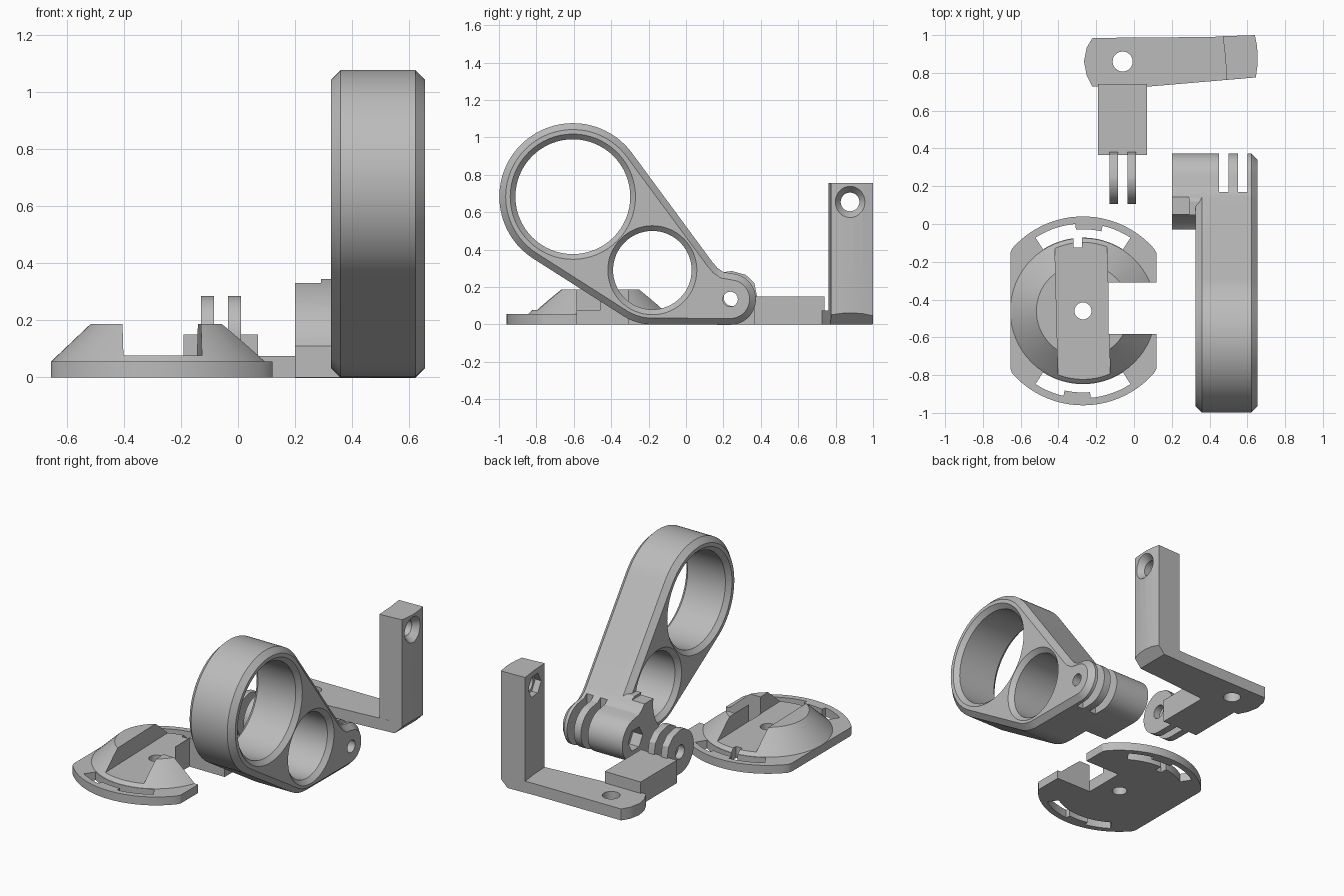
import bpy, bmesh, math
from mathutils import Vector

if "Cube" in bpy.data.objects:
    bpy.data.objects.remove(bpy.data.objects["Cube"], do_unlink=True)

GREY = bpy.data.materials.new("light_grey_plastic")
GREY.use_nodes = True
GREY.diffuse_color = (0.5, 0.5, 0.5, 1)
GREY.node_tree.nodes["Principled BSDF"].inputs["Base Color"].default_value = (0.5, 0.5, 0.5, 1)

PLACE = {"x": lambda u, v, t: (t, u, v),
         "y": lambda u, v, t: (u, t, v),
         "z": lambda u, v, t: (u, v, t)}


def arc(cu, cv, r, a0=0, a1=360, n=24):
    """Points on an arc, ends included."""
    angles = [math.radians(a0 + (a1 - a0) * i / n) for i in range(n + 1)]
    return [(cu + r * math.cos(a), cv + r * math.sin(a)) for a in angles]


def circle(cu, cv, r, n=64):
    return arc(cu, cv, r, 0, 360, n)[:-1]


def band(cu, cv, r0, r1, a0, a1, n=16):
    return arc(cu, cv, r1, a0, a1, n) + arc(cu, cv, r0, a1, a0, n)


def rect(u0, u1, v0, v1):
    return [(u0, v0), (u1, v0), (u1, v1), (u0, v1)]


def loft(name, axis, sections, chamfer=0):
    """Skin matching outlines (points, position) along an axis."""
    bm = bmesh.new()
    rings = [[bm.verts.new(PLACE[axis](u, v, t)) for u, v in pts] for pts, t in sections]
    caps = [bm.faces.new(rings[0]), bm.faces.new(rings[-1])]
    n = len(rings[0])
    for a, b in zip(rings, rings[1:]):
        for i in range(n):
            bm.faces.new((a[i], a[(i + 1) % n], b[(i + 1) % n], b[i]))
    bmesh.ops.recalc_face_normals(bm, faces=bm.faces)
    if chamfer:
        edges = [e for f in caps for e in f.edges]
        bmesh.ops.bevel(bm, geom=edges, offset=chamfer, segments=1,
                        affect="EDGES", clamp_overlap=False)
    mesh = bpy.data.meshes.new(name)
    bm.to_mesh(mesh)
    bm.free()
    mesh.materials.append(GREY)
    ob = bpy.data.objects.new(name, mesh)
    bpy.context.collection.objects.link(ob)
    return ob


def prism(name, axis, pts, lo, hi, chamfer=0):
    return loft(name, axis, [(pts, lo), (pts, hi)], chamfer)


def combine(ob, tool, op="DIFFERENCE"):
    """Apply a boolean and throw the tool away."""
    mod = ob.modifiers.new("bool", "BOOLEAN")
    mod.operation, mod.solver, mod.object = op, "EXACT", tool
    bpy.context.view_layer.objects.active = ob
    bpy.ops.object.modifier_apply(modifier=mod.name)
    bpy.data.objects.remove(tool, do_unlink=True)


def cut(ob, axis, pts, lo, hi):
    combine(ob, prism("cutter", axis, pts, lo, hi))


def flared_hole(ob, axis, c, r, lo, hi, flare):
    """Hole with a chamfer at both mouths."""
    e = 0.01
    secs = [(r + flare + e, lo - e), (r, lo + flare), (r, hi - flare), (r + flare + e, hi + e)]
    combine(ob, loft("cutter", axis, [(circle(*c, rr), t) for rr, t in secs]))


# ---- Double ring holder: two rings and a hinge end, extruded sideways
BIG, SMALL, PIVOT = (-0.605, 0.683), (-0.18, 0.29), (0.237, 0.135)
X0, X1 = 0.325, 0.655
hinge = [(0.14, 0.335), (0.168, 0.302), (0.2, 0.28)]
outline = (arc(*PIVOT, 0.137, -90, 82, 24) + hinge[::-1]
           + arc(*BIG, 0.393, 36.5, 237.5, 60) + arc(*SMALL, 0.29, 237.5, 270, 10))
holder = prism("ring_holder", "x", outline, X0, X1, 0.034)
flared_hole(holder, "x", BIG, 0.307, X0, X1, 0.028)
flared_hole(holder, "x", SMALL, 0.21, X0, X1, 0.028)

# hinge barrel beside the holder, hollowed where the small ring passes
barrel = prism("hinge_barrel", "x",
               arc(*PIVOT, 0.137, -90, 82, 24) + hinge[::-1]
               + [(0.12, 0.345), (-0.03, 0.345), (-0.03, 0)], 0.2, 0.42)
cut(barrel, "x", circle(*SMALL, 0.235), 0.1, 0.5)
cut(barrel, "z", rect(0.1, 0.29, -0.1, 0.145), 0.33, 0.5)
combine(holder, barrel, "UNION")
for x in (0.45, 0.55):
    cut(holder, "x", rect(0.17, 0.5, -0.1, 0.5), x, x + 0.05)
cut(holder, "x", circle(*PIVOT, 0.04, 32), 0.1, 0.8)
cut(holder, "x", circle(*PIVOT, 0.075, 6), 0.1, 0.27)

# ---- Angle bracket: plate, upright, stem and two hinge fingers
PLATE_TOP = 0.075
plate_pts = [(0.07, 0.727), (0.645, 0.776), (0.655, 0.89), (0.64, 1.0), (0.4, 0.99), (-0.22, 0.985)]
plate_pts += [(-0.25, 0.935), (-0.265, 0.86), (-0.25, 0.785), (-0.22, 0.727)]
bracket = prism("angle_bracket", "z", plate_pts, 0, PLATE_TOP)
upright = prism("upright", "z", [(0.49, 0.763), (0.645, 0.776), (0.653, 0.835), (0.655, 0.89),
                                 (0.651, 0.945), (0.64, 1.0), (0.47, 0.994), (0.484, 0.88)], 0, 0.755)
combine(bracket, upright, "UNION")
combine(bracket, prism("stem", "z", rect(-0.19, 0.07, 0.365, 0.74), 0, 0.15), "UNION")
cut(bracket, "y", [(0.585, -0.01), (0.7, -0.01), (0.7, 0.108)], 0.5, 1.2)
cut(bracket, "z", circle(-0.06, 0.86, 0.053, 40), -0.1, 0.2)
screw = (0.877, 0.655)
cut(bracket, "x", circle(*screw, 0.05, 40), 0.3, 0.8)
cut(bracket, "x", circle(*screw, 0.075, 6), 0.4, 0.53)
combine(bracket, loft("cutter", "x", [(circle(*screw, 0.05), 0.61), (circle(*screw, 0.095), 0.67)]))

FINGER = (0.247, 0.143)
fingers = []
for side, x in (("right", -0.13), ("left", -0.035)):
    finger = prism(side + "_hinge_finger", "x",
                   arc(*FINGER, 0.142, 90, 270, 32) + [(0.38, 0.0), (0.38, 0.15), (0.366, 0.22), (0.32, 0.265)],
                   x, x + 0.046)
    cut(finger, "x", circle(*FINGER, 0.045, 32), -0.5, 0.5)
    fingers.append(finger)

# ---- Round base: clipped disc with a cone, a channel and bayonet slots
C = (-0.27, -0.46)
rim = [(min(max(x, -0.655), 0.12), y) for x, y in circle(*C, 0.5, 96)]
base = prism("round_base", "z", rim, 0, 0.055)
for turn in (0, 180):
    cut(base, "z", band(*C, 0.388, 0.462, turn + 57, turn + 123), -0.1, 0.2)
    tab = prism("slot_tab", "z", band(*C, 0.432, 0.475, turn + 77, turn + 95), 0, 0.055)
    combine(base, tab, "UNION")
cone = loft("cone", "z", [(circle(*C, 0.385), 0.02), (circle(*C, 0.385), 0.055), (circle(*C, 0.247), 0.186)])
tilt = math.radians(1.5)
channel = [(C[0] + u * math.cos(tilt) + v * math.sin(tilt), C[1] + v * math.cos(tilt) - u * math.sin(tilt))
           for u, v in rect(-0.135, 0.14, -0.6, 0.6)]
channel = [(2 * C[0] - x, y) for x, y in channel]
cut(cone, "z", channel, 0.076, 0.3)
combine(base, cone, "UNION")
cut(base, "z", rect(-0.135, 0.3, -0.583, -0.31), -0.1, 0.3)
cut(base, "z", rect(-0.32, -0.275, -0.125, -0.068), -0.1, 0.3)
cut(base, "z", circle(*C, 0.045, 32), -0.1, 0.3)

# ---- Smooth curved walls, keep edges crisp
for ob in [holder, bracket, base] + fingers:
    bpy.ops.object.select_all(action="DESELECT")
    ob.select_set(True)
    bpy.context.view_layer.objects.active = ob
    bpy.ops.object.shade_smooth_by_angle(angle=math.radians(25))
